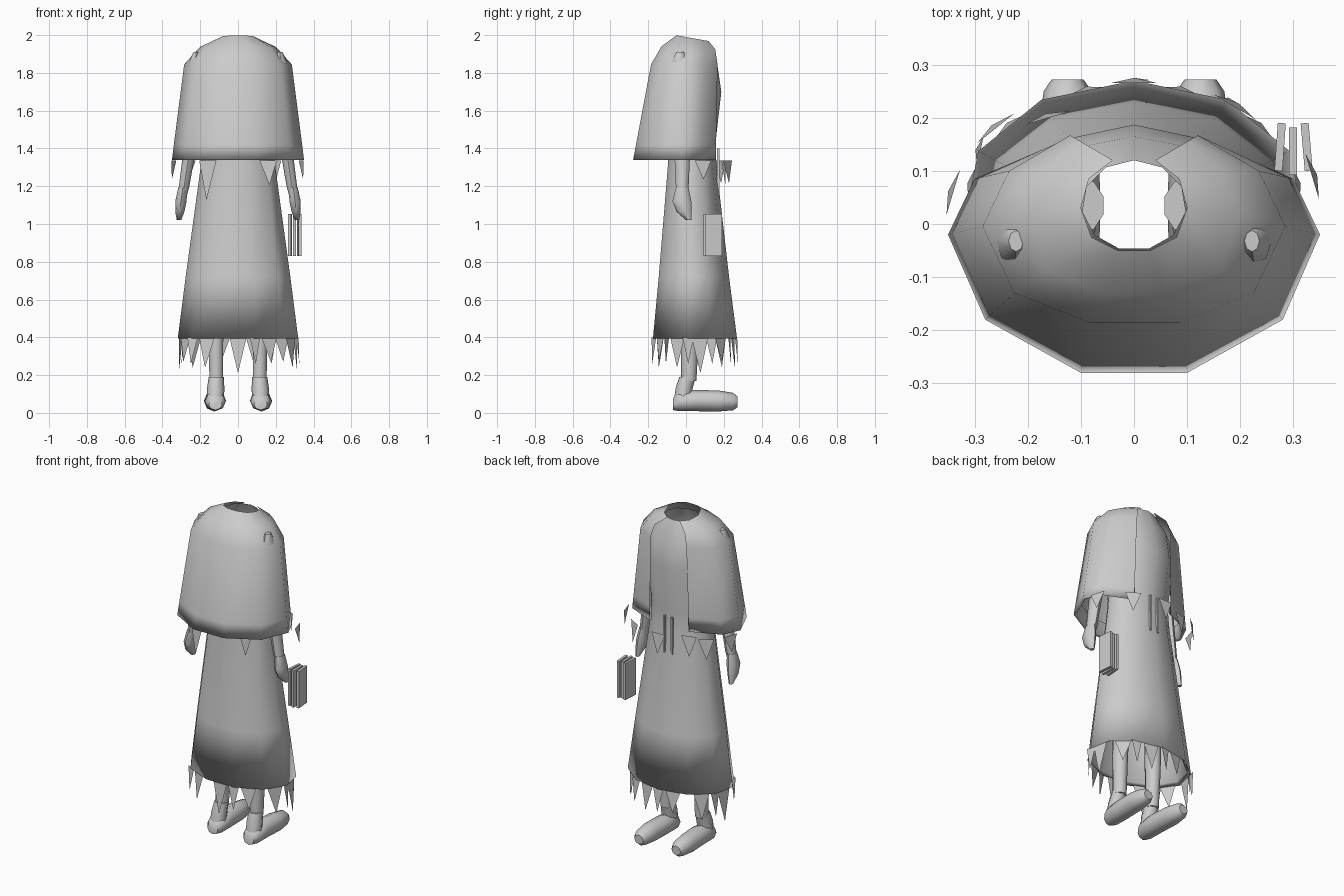
import bpy
import math
from mathutils import Vector

cube = bpy.data.objects.get("Cube")
if cube:
    bpy.data.objects.remove(cube, do_unlink=True)

grey = bpy.data.materials.new("cloth_grey")
grey.use_nodes = True
grey.diffuse_color = (0.6, 0.6, 0.6, 1)
grey.node_tree.nodes["Principled BSDF"].inputs["Base Color"].default_value = (0.6, 0.6, 0.6, 1)


def make(name, verts, faces, angle=None):
    """Mesh object; smooth all over, or by angle when one is given."""
    mesh = bpy.data.meshes.new(name)
    mesh.from_pydata(verts, [], faces)
    mesh.materials.append(grey)
    obj = bpy.data.objects.new(name, mesh)
    bpy.context.collection.objects.link(obj)
    bpy.ops.object.select_all(action='DESELECT')
    obj.select_set(True)
    bpy.context.view_layer.objects.active = obj
    if angle is None:
        bpy.ops.object.shade_smooth()
    else:
        bpy.ops.object.shade_smooth_by_angle(angle=math.radians(angle))
    return obj


def bridge(rows, closed=True):
    """Skin a list of equally long point rows with quads."""
    n = len(rows[0])
    verts = [p for row in rows for p in row]
    faces = []
    for r in range(len(rows) - 1):
        for i in range(n if closed else n - 1):
            j = (i + 1) % n
            faces.append((r * n + i, r * n + j, (r + 1) * n + j, (r + 1) * n + i))
    return verts, faces


def ring(cx, cy, z, rx, ry, sides):
    """Horizontal ring with a corner pointing to +y."""
    angles = [math.tau * i / sides for i in range(sides)]
    return [Vector((cx - rx * math.sin(a), cy + ry * math.cos(a), z)) for a in angles]


def limb(name, rings, sides=8, along_y=False, angle=50):
    """Capped loft through rings of (x, y, z, rx, ry)."""
    if along_y:
        rows = [[Vector((x + p.x, y, z + p.y)) for p in reversed(ring(0, 0, 0, rx, rz, sides))]
                for x, y, z, rx, rz in rings]
        rows.reverse()
        rows = rows[::-1]
    else:
        rows = [ring(*r, sides) for r in rings]
    verts, faces = bridge(rows)
    last = len(verts) - sides
    faces.append(tuple(reversed(range(sides))))
    faces.append(tuple(range(last, last + sides)))
    return make(name, verts, faces, angle)


# Robe: hollow eleven-sided gown with a lined hem and an open neck
robe_rings = [
    (0, 0.04, 0.72, 0.255, 0.17),
    (0, 0.043, 0.41, 0.295, 0.208),
    (0, 0.043, 0.395, 0.322, 0.227),
    (0, 0.038, 0.72, 0.28, 0.19),
    (0, 0.03, 1.3, 0.2, 0.132),
    (0, 0.03, 1.42, 0.19, 0.125),
    (0, 0.035, 1.7, 0.21, 0.152),
    (0, 0.03, 1.85, 0.2, 0.135),
    (0, 0.035, 1.965, 0.098, 0.085),
]
make("robe", *bridge([ring(*r, 11) for r in robe_rings]))

# Cape: half outlines from the open edge round to the middle of the far side
neck = [(0.04, 0.12), (0.085, 0.085), (0.1, 0.03), (0.08, -0.025), (0.03, -0.05)]
collar = [(0.1, 0.155), (0.17, 0.1), (0.2, 0.02), (0.165, -0.085), (0.06, -0.13)]
shoulder = [(0.12, 0.167), (0.235, 0.1), (0.285, -0.005), (0.225, -0.13), (0.085, -0.185)]
hem = [(0.13, 0.158), (0.3, 0.085), (0.35, -0.02), (0.28, -0.18), (0.1, -0.28)]


def outline(half, height):
    """Mirror a half outline; height gives z from y."""
    full = half + [(-x, y) for x, y in reversed(half)]
    return [Vector((x, y, height(y))) for x, y in full]


def blend(a, b, t):
    return [(p[0] + (q[0] - p[0]) * t, p[1] + (q[1] - p[1]) * t) for p, q in zip(a, b)]


def shrink(half, s):
    return [(x * s, y * s if y < 0.1 else y - 0.005) for x, y in half]


above_hem = blend(hem, shoulder, 0.16)
cape_rows = [
    outline(neck, lambda y: 1.99 - 0.18 * max(y, -0.05)),
    outline(collar, lambda y: 1.94 - 0.1 * max(y, 0)),
    outline(shoulder, lambda y: 1.845),
    outline(above_hem, lambda y: 1.42),
    outline(hem, lambda y: 1.338),
    outline(shrink(hem, 0.95), lambda y: 1.345),
    outline(shrink(above_hem, 0.94), lambda y: 1.42),
]
verts, faces = bridge(cape_rows, closed=False)
make("cape", verts, faces)

# Arms, hands, legs and shoes on both sides
for side, label in ((1, "left"), (-1, "right")):
    limb(label + "_arm", [
        (side * 0.3, -0.02, 1.13, 0.024, 0.03),
        (side * 0.285, -0.02, 1.2, 0.028, 0.034),
        (side * 0.258, -0.02, 1.38, 0.032, 0.042),
        (side * 0.235, -0.025, 1.65, 0.036, 0.044),
        (side * 0.226, -0.032, 1.86, 0.033, 0.045),
        (side * 0.222, -0.032, 1.91, 0.014, 0.02),
    ])
    limb(label + "_hand", [
        (side * 0.312, 0.015, 1.02, 0.012, 0.014),
        (side * 0.308, -0.01, 1.065, 0.024, 0.04),
        (side * 0.302, -0.022, 1.12, 0.03, 0.05),
        (side * 0.293, -0.02, 1.19, 0.024, 0.034),
    ])
    limb(label + "_leg", [
        (side * 0.115, 0.015, 0.17, 0.038, 0.04),
        (side * 0.117, 0.02, 0.4, 0.041, 0.048),
        (side * 0.105, 0.035, 0.9, 0.05, 0.055),
    ], sides=10)
    limb(label + "_ankle", [
        (side * 0.12, -0.02, 0.06, 0.045, 0.045),
        (side * 0.118, -0.01, 0.13, 0.046, 0.045),
        (side * 0.115, 0.008, 0.19, 0.04, 0.044),
    ])
    limb(label + "_shoe", [
        (side * 0.12, -0.07, 0.045, 0.035, 0.03),
        (side * 0.12, -0.04, 0.06, 0.055, 0.05),
        (side * 0.12, 0.05, 0.065, 0.057, 0.056),
        (side * 0.125, 0.17, 0.063, 0.056, 0.056),
        (side * 0.125, 0.25, 0.06, 0.045, 0.046),
        (side * 0.125, 0.272, 0.058, 0.03, 0.028),
    ], along_y=True)


# Torn cloth: hanging triangles placed along a hem
def tatter(name, centre, direction, width, drop, splay):
    half = direction.normalized() * width / 2
    outward = Vector((centre.x, centre.y, 0)).normalized() * splay
    tip = centre + outward - Vector((0, 0, drop))
    make(name, [centre - half, centre + half, tip], [(0, 1, 2)], 30)


robe_hem = ring(0, 0.043, 0.4, 0.318, 0.222, 11)
for i, a in enumerate(robe_hem):
    b = robe_hem[(i + 1) % 11]
    tatter("robe_tatter", a.lerp(b, 0.5), b - a, 0.09, 0.13 + 0.03 * (i % 3), 0.012)
    if i % 2 == 0:
        tatter("robe_tatter", a, b - a, 0.06, 0.14, 0.01)

for x, y, dx, dy, drop in (
        (-0.16, -0.16, 1, 0, 0.21), (0.16, -0.16, 1, 0, 0.13),
        (0, 0.265, 1, 0, 0.12), (-0.16, 0.2, 1, 0.3, 0.12),
        (0.19, 0.22, 1, -0.6, 0.12), (-0.26, 0.18, 1, 0.8, 0.12),
        (0.335, 0.09, 0.3, -1, 0.1), (-0.34, 0.06, 0.3, 1, 0.1)):
    tatter("cape_tatter", Vector((x, y, 1.335)), Vector((dx, dy, 0)), 0.09, drop, 0.01)


# Books: three thin slabs, and two slim belt ribbons
def slab(name, x, y, z, sx, sy, sz, turn=0):
    corners = [(-sx, -sy), (sx, -sy), (sx, sy), (-sx, sy)]
    rows = [[Vector((a / 2, b / 2, c * sz / 2)) for a, b in corners] for c in (-1, 1)]
    verts, faces = bridge(rows)
    obj = make(name, verts, faces + [(3, 2, 1, 0), (4, 5, 6, 7)], 30)
    obj.location = (x, y, z)
    obj.rotation_euler.z = math.radians(turn)


for x, y, turn in ((0.275, 0.145, -4), (0.299, 0.137, 0), (0.325, 0.145, 5)):
    slab("book", x, y, 0.942, 0.015, 0.09, 0.222, turn)
for x in (-0.025, 0.025):
    slab("belt_ribbon", x, 0.17, 1.29, 0.012, 0.014, 0.22)
